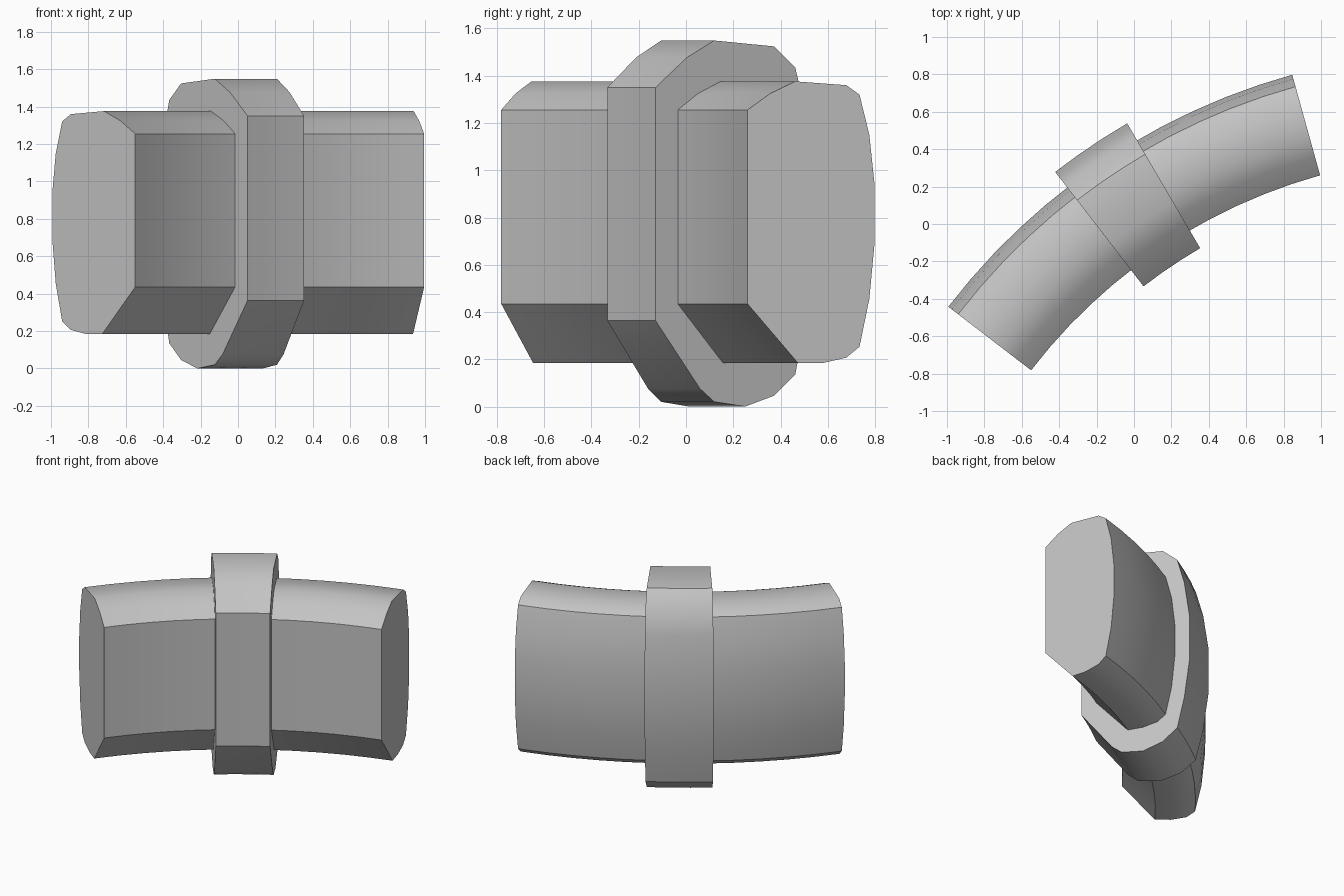
import bpy
import bmesh
from math import cos, sin, radians

cube = bpy.data.objects.get("Cube")
if cube:
    bpy.data.objects.remove(cube, do_unlink=True)

# Single grey material
grey = bpy.data.materials.new("plain grey")
grey.use_nodes = True
colour = (0.55, 0.55, 0.55, 1)
grey.diffuse_color = colour
grey.node_tree.nodes["Principled BSDF"].inputs["Base Color"].default_value = colour

# Centre of the bend shared by both parts
CX, CY = 1.78, -2.57


def sweep(name, profile, radius, start, end, steps):
    """Sweep a closed (outward, height) profile around the bend centre."""
    bm = bmesh.new()
    rings = []
    for i in range(steps + 1):
        a = radians(start + (end - start) * i / steps)
        rings.append([bm.verts.new((CX + (radius + u) * cos(a),
                                    CY + (radius + u) * sin(a), z))
                      for u, z in profile])
    n = len(profile)
    for r0, r1 in zip(rings, rings[1:]):
        for j in range(n):
            k = (j + 1) % n
            bm.faces.new((r0[j], r0[k], r1[k], r1[j]))
    bm.faces.new(rings[0])
    bm.faces.new(rings[-1][::-1])
    bmesh.ops.recalc_face_normals(bm, faces=bm.faces)
    mesh = bpy.data.meshes.new(name)
    bm.to_mesh(mesh)
    bm.free()
    mesh.materials.append(grey)
    obj = bpy.data.objects.new(name, mesh)
    bpy.context.collection.objects.link(obj)
    bpy.ops.object.select_all(action='DESELECT')
    obj.select_set(True)
    bpy.context.view_layer.objects.active = obj
    bpy.ops.object.shade_smooth_by_angle(angle=radians(35))
    return obj


# Curved bar: flat inner side, bevelled shoulders, rounded outer side
bar_profile = [
    (0, 0.435), (0, 1.255), (0.1, 1.325), (0.21, 1.376), (0.434, 1.36),
    (0.492, 1.32), (0.535, 1.15), (0.558, 0.94), (0.558, 0.69),
    (0.535, 0.455), (0.492, 0.253), (0.434, 0.207), (0.33, 0.184),
    (0.222, 0.184),
]
sweep("curved_bar", bar_profile, 2.937, 142.5, 105.5, 12)

# Raised band around the middle of the bar
band_profile = [
    (0, 0.364), (0, 1.35), (0.154, 1.477), (0.288, 1.549), (0.582, 1.524),
    (0.685, 1.435), (0.735, 1.25), (0.773, 0.98), (0.773, 0.65),
    (0.735, 0.36), (0.685, 0.135), (0.582, 0.046), (0.44, 0.0),
    (0.288, 0.02), (0.218, 0.076),
]
sweep("middle_band", band_profile, 2.827, 127.7, 120.3, 3)
